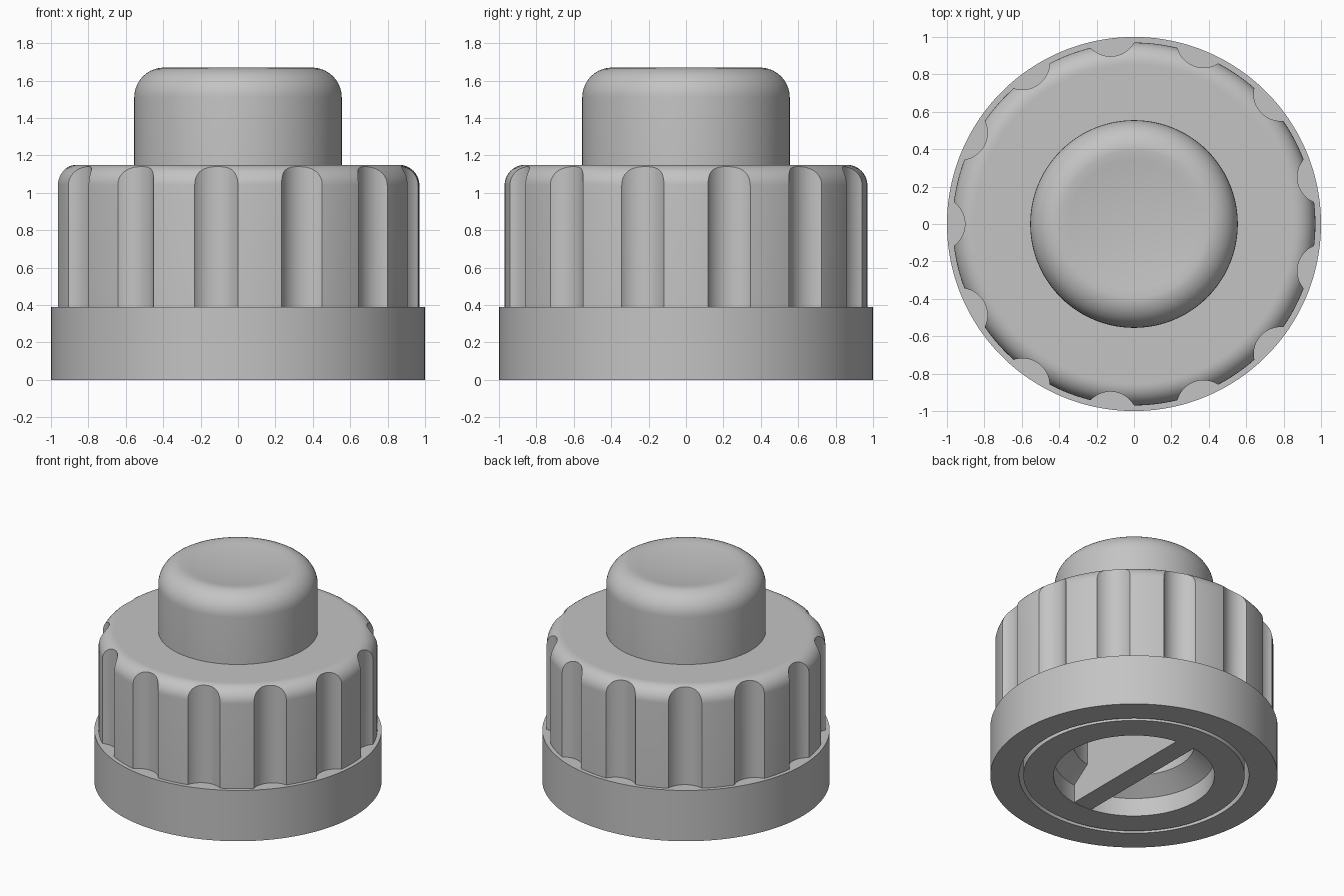
import bpy, bmesh
from math import sin, cos, pi, radians
from mathutils import Matrix, Vector

if "Cube" in bpy.data.objects:
    bpy.data.objects.remove(bpy.data.objects["Cube"])

GREY = (0.55, 0.55, 0.55, 1)
grey = bpy.data.materials.new("plain grey")
grey.use_nodes = True
grey.diffuse_color = GREY
grey.node_tree.nodes["Principled BSDF"].inputs["Base Color"].default_value = GREY


def add_object(name, bm):
    bmesh.ops.recalc_face_normals(bm, faces=bm.faces)
    mesh = bpy.data.meshes.new(name)
    bm.to_mesh(mesh)
    bm.free()
    mesh.materials.append(grey)
    obj = bpy.data.objects.new(name, mesh)
    bpy.context.collection.objects.link(obj)
    return obj


def select(obj):
    bpy.ops.object.select_all(action="DESELECT")
    obj.select_set(True)
    bpy.context.view_layer.objects.active = obj


def smooth(obj):
    select(obj)
    bpy.ops.object.shade_smooth_by_angle(angle=radians(30))


def fillet(radius, top, size, steps=10):
    """Quarter-round profile from the side wall up to the top face."""
    return [(radius - size + size * cos(i * pi / 2 / steps),
             top - size + size * sin(i * pi / 2 / steps)) for i in range(steps + 1)]


def lathe(name, profile, segments=156):
    """Revolve a closed (radius, height) loop about z."""
    bm = bmesh.new()
    verts = [bm.verts.new((r, 0, z)) for r, z in profile]
    edges = [bm.edges.new((a, b)) for a, b in zip(verts, verts[1:] + verts[:1])
             if a.co.x > 0 or b.co.x > 0]
    bmesh.ops.spin(bm, geom=verts + edges, axis=(0, 0, 1), cent=(0, 0, 0),
                   angle=2 * pi, steps=segments, use_duplicate=False)
    bmesh.ops.remove_doubles(bm, verts=bm.verts, dist=1e-4)
    return add_object(name, bm)


# Base ring
smooth(lathe("base_ring", [(0.8, 0), (1, 0), (1, 0.39), (0.8, 0.39)]))

# Grip body with stepped bore and inner collar
grip = lathe("grip_body",
             [(0, 1.0), (0.42, 1.0), (0.42, 0.245), (0.56, 0.14), (0.56, 0),
              (0.77, 0), (0.77, 0.25), (0.97, 0.25)]
             + fillet(0.97, 1.15, 0.11) + [(0.85, 1.15), (0, 1.15)])

# Thirteen finger flutes cut into the grip
FLUTES = 13
bm = bmesh.new()
for i in range(FLUTES):
    turn = Matrix.Rotation(pi + i * 2 * pi / FLUTES, 4, "Z")
    place = turn @ Matrix.Translation((1.049, 0, 0.88))
    bmesh.ops.create_cone(bm, cap_ends=True, segments=64, radius1=0.145,
                          radius2=0.145, depth=1.0, matrix=place)
cutter = add_object("flute_cutter", bm)
cutter.hide_render = True
cut = grip.modifiers.new("flutes", "BOOLEAN")
cut.operation = "DIFFERENCE"
cut.solver = "EXACT"
cut.object = cutter
select(grip)
bpy.ops.object.modifier_apply(modifier=cut.name)
bpy.data.objects.remove(cutter)
smooth(grip)

# Push knob with a shallow dished top
RIM, DISH = 0.395, 0.03
dish = [(RIM * k / 8, 1.67 - DISH * (1 - (k / 8) ** 2)) for k in range(7, -1, -1)]
smooth(lathe("knob", [(0, 1.1), (0.555, 1.1)] + fillet(0.555, 1.67, 0.16) + dish))

# Web across the bore
bm = bmesh.new()
bmesh.ops.create_cube(bm, size=1)
bmesh.ops.scale(bm, vec=Vector((0.155, 1.12, 1.0)), verts=bm.verts)
bmesh.ops.translate(bm, vec=Vector((0, 0, 0.502)), verts=bm.verts)
add_object("bore_web", bm)
